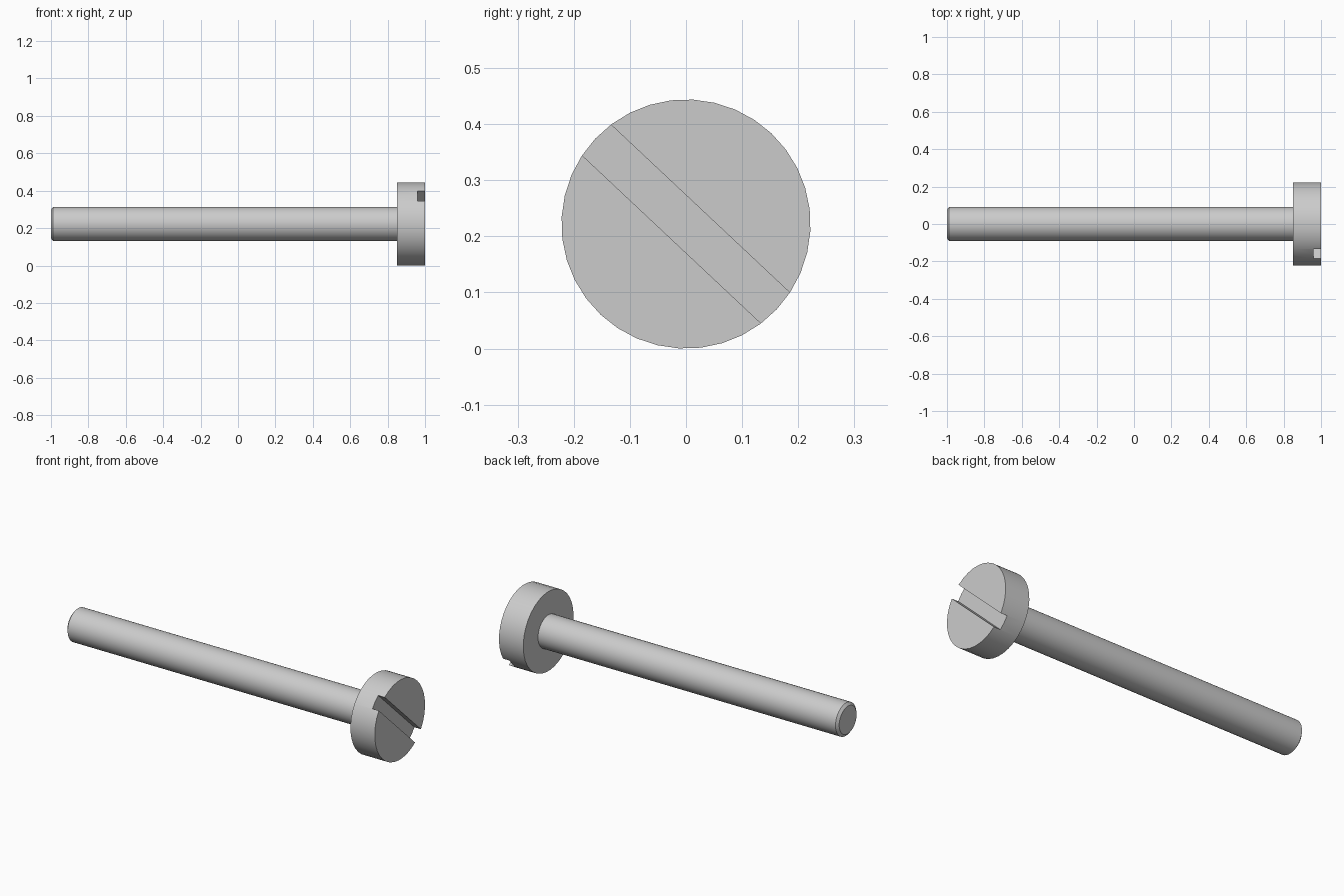
import bpy
import bmesh
from math import cos, sin, tau, radians
from mathutils import Matrix

cube = bpy.data.objects.get("Cube")
if cube:
    bpy.data.objects.remove(cube)

SIDES = 36
AXIS_Z = 0.222
SLOT_ANGLE = radians(-43.2)

steel = bpy.data.materials.new("grey steel")
steel.use_nodes = True
steel.diffuse_color = (0.6, 0.6, 0.6, 1)
steel.node_tree.nodes["Principled BSDF"].inputs["Base Color"].default_value = (0.6, 0.6, 0.6, 1)


def add_object(name, bm):
    bmesh.ops.recalc_face_normals(bm, faces=bm.faces)
    mesh = bpy.data.meshes.new(name)
    bm.to_mesh(mesh)
    bm.free()
    mesh.materials.append(steel)
    obj = bpy.data.objects.new(name, mesh)
    obj.location.z = AXIS_Z
    bpy.context.collection.objects.link(obj)
    return obj


def turned(name, profile):
    """Closed solid turned around the x axis from (x, radius) pairs."""
    bm = bmesh.new()
    angles = [SLOT_ANGLE + tau * i / SIDES for i in range(SIDES)]
    rings = [[bm.verts.new((x, r * cos(a), r * sin(a))) for a in angles]
             for x, r in profile]
    for low, high in zip(rings, rings[1:]):
        for i in range(SIDES):
            j = (i + 1) % SIDES
            bm.faces.new((low[i], low[j], high[j], high[i]))
    bm.faces.new(rings[0])
    bm.faces.new(rings[-1])
    return add_object(name, bm)


def activate(obj):
    bpy.ops.object.select_all(action='DESELECT')
    obj.select_set(True)
    bpy.context.view_layer.objects.active = obj


# Shaft with chamfered tip, and the flat cylindrical head
shaft = turned("shaft", [(-1, 0.077), (-0.988, 0.092), (0.87, 0.092)])
head = turned("head", [(0.85, 0.222), (1, 0.222)])

# Diagonal driver slot cut across the head
bm = bmesh.new()
bmesh.ops.create_cube(bm, size=1, matrix=(
    Matrix.Translation((1.01, 0, 0)) @ Matrix.Rotation(SLOT_ANGLE, 4, 'X')
    @ Matrix.Diagonal((0.1, 0.6, 0.075, 1))))
cutter = add_object("slot_cutter", bm)
cutter.hide_render = True

cut = head.modifiers.new("slot", 'BOOLEAN')
cut.operation = 'DIFFERENCE'
cut.solver = 'EXACT'
cut.object = cutter
activate(head)
bpy.ops.object.modifier_apply(modifier=cut.name)
bpy.data.objects.remove(cutter)

# Smooth round walls, crisp rims
for part in (shaft, head):
    activate(part)
    bpy.ops.object.shade_smooth_by_angle(angle=radians(30))
